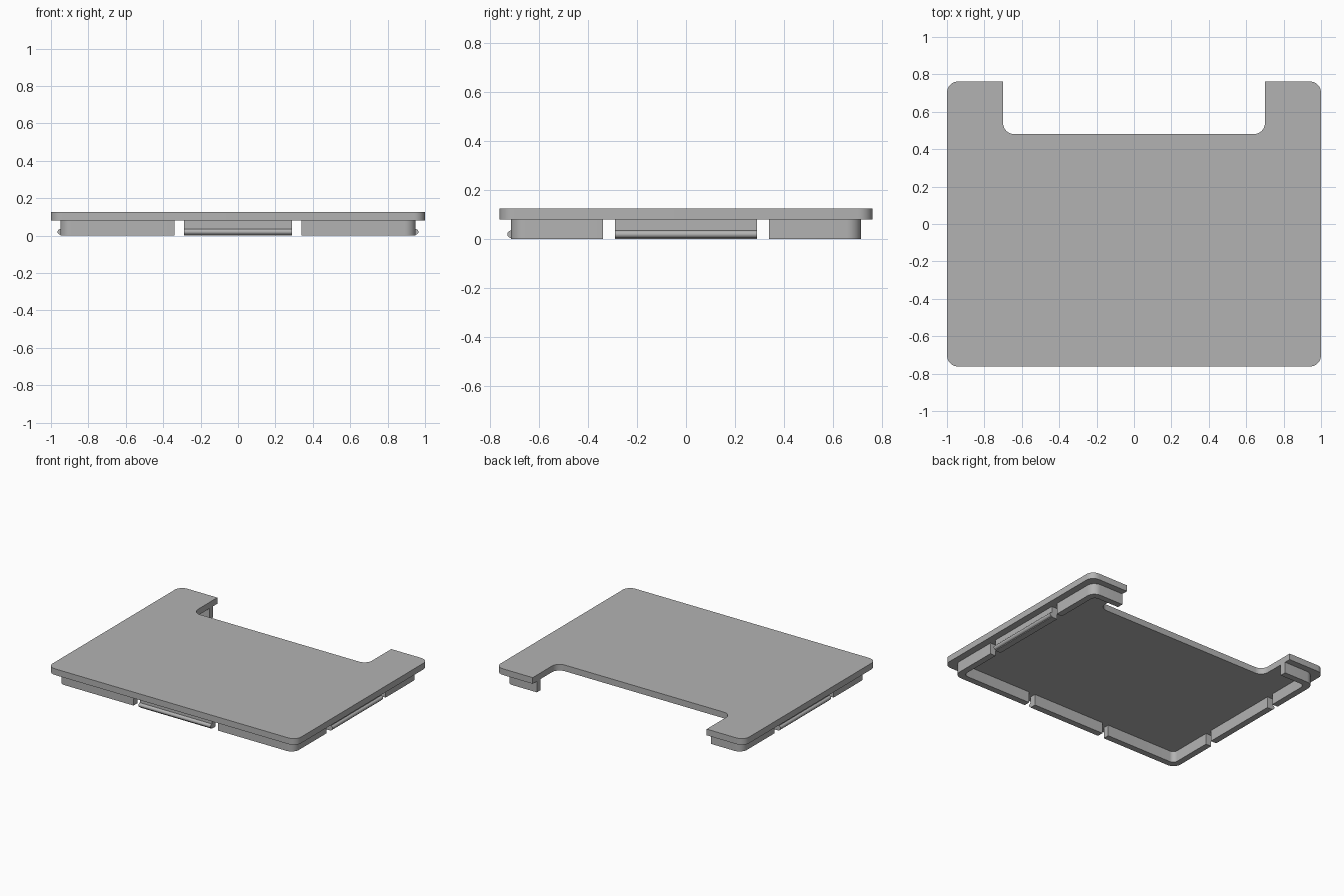
import bpy, bmesh, math
from mathutils import Vector

cube = bpy.data.objects.get("Cube")
if cube:
    bpy.data.objects.remove(cube, do_unlink=True)

grey = bpy.data.materials.new("plain grey")
grey.use_nodes = True
colour = (0.45, 0.45, 0.45, 1)
grey.diffuse_color = colour
grey.node_tree.nodes["Principled BSDF"].inputs["Base Color"].default_value = colour

PLATE_BOTTOM, PLATE_TOP = 0.08, 0.125
RIM_X, RIM_Y, WALL = 0.95, 0.715, 0.045
TAB_HALF, GAP_END = 0.29, 0.34
NOTCH_X, NOTCH_Y = 0.7, 0.48


def rounded(corners, steps=8):
    """Outline from (x, y, radius) right-angled corners, replaced by arcs."""
    outline = []
    for i, (x, y, r) in enumerate(corners):
        p = Vector((x, y))
        if not r:
            outline.append(p)
            continue
        a = (Vector(corners[i - 1][:2]) - p).normalized() * r
        b = (Vector(corners[(i + 1) % len(corners)][:2]) - p).normalized() * r
        centre = p + a + b
        for k in range(steps + 1):
            t = math.pi / 2 * k / steps
            outline.append(centre - b * math.cos(t) - a * math.sin(t))
    return outline


def extrude(name, points, direction, mirror=False):
    """Solid made by sweeping a flat outline along a direction."""
    bm = bmesh.new()
    face = bm.faces.new([bm.verts.new(p) for p in points])
    swept = bmesh.ops.extrude_face_region(bm, geom=[face], use_keep_orig=True)
    bmesh.ops.translate(bm, vec=direction,
                        verts=[v for v in swept["geom"] if isinstance(v, bmesh.types.BMVert)])
    bmesh.ops.recalc_face_normals(bm, faces=bm.faces)
    mesh = bpy.data.meshes.new(name)
    bm.to_mesh(mesh)
    bm.free()
    mesh.materials.append(grey)
    obj = bpy.data.objects.new(name, mesh)
    bpy.context.collection.objects.link(obj)
    if mirror:
        obj.modifiers.new("Mirror", "MIRROR")
    bpy.ops.object.select_all(action="DESELECT")
    obj.select_set(True)
    bpy.context.view_layer.objects.active = obj
    bpy.ops.object.shade_smooth_by_angle(angle=math.radians(30))
    return obj


# Lid plate with rounded corners and a wide notch at the back
R = 0.06
plate = rounded([(-1, -0.762, R), (1, -0.762, R), (1, 0.762, R), (NOTCH_X, 0.762, 0),
                 (NOTCH_X, NOTCH_Y, R), (-NOTCH_X, NOTCH_Y, R), (-NOTCH_X, 0.762, 0),
                 (-1, 0.762, R)])
extrude("lid_plate", [(p.x, p.y, PLATE_BOTTOM) for p in plate], (0, 0, PLATE_TOP - PLATE_BOTTOM))

# Corner walls of the rim, mirrored left to right
for name, side, x_end in (("front_corner_wall", -1, GAP_END), ("back_corner_wall", 1, NOTCH_X)):
    outer, inner = RIM_Y * side, (RIM_Y - WALL) * side
    wall = rounded([(x_end, outer, 0), (RIM_X, outer, R), (RIM_X, GAP_END * side, 0),
                    (RIM_X - WALL, GAP_END * side, 0), (RIM_X - WALL, inner, 0.035),
                    (x_end, inner, 0)])
    extrude(name, [(p.x, p.y, 0) for p in wall], (0, 0, PLATE_BOTTOM), mirror=True)

# Snap tabs: flat wall with a half-round ridge outside; profile is (outward, height)
RIDGE, RIDGE_Z = 0.015, 0.02
angles = [-math.pi / 2 + math.pi * k / 12 for k in range(13)]
profile = [(-WALL, 0), (0, 0)]
profile += [(RIDGE * math.cos(a), RIDGE_Z + RIDGE * math.sin(a)) for a in angles]
profile += [(0, PLATE_BOTTOM), (-WALL, PLATE_BOTTOM)]

extrude("front_snap_tab", [(-TAB_HALF, -RIM_Y - u, z) for u, z in profile], (2 * TAB_HALF, 0, 0))
extrude("side_snap_tab", [(RIM_X + u, -TAB_HALF, z) for u, z in profile],
        (0, 2 * TAB_HALF, 0), mirror=True)
